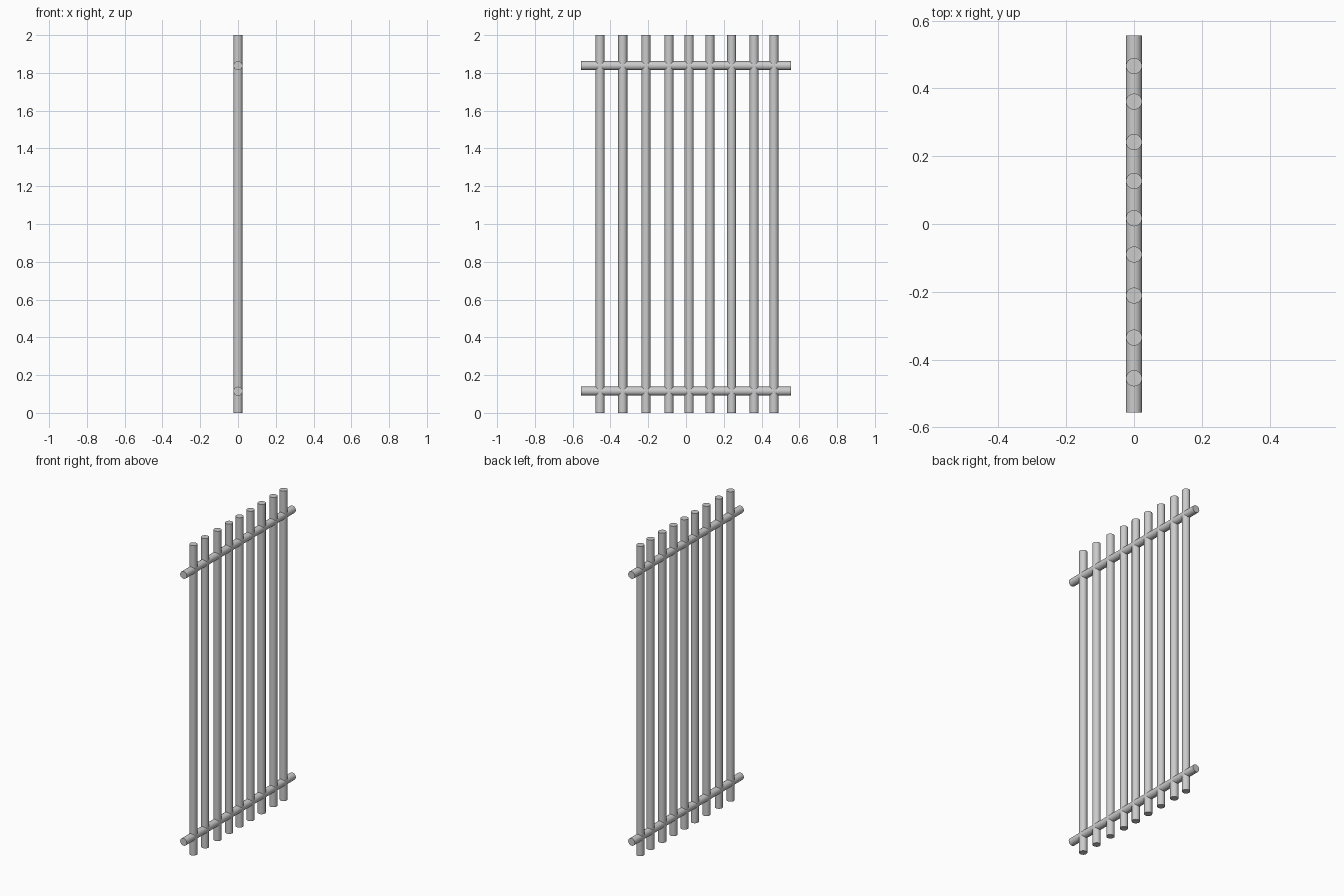
import bpy, math

if "Cube" in bpy.data.objects:
    bpy.data.objects.remove(bpy.data.objects["Cube"])

RADIUS = 0.024
SIDES = 16


def rod(name, location, length, rotation=(0, 0, 0)):
    bpy.ops.mesh.primitive_cylinder_add(vertices=SIDES, radius=RADIUS, depth=length,
                                        location=location, rotation=rotation)
    obj = bpy.context.object
    obj.name = name
    bpy.ops.object.shade_smooth_by_angle(angle=math.radians(30))
    return obj


# upright bars, slightly uneven spacing
bar_positions = [-0.455, -0.335, -0.211, -0.09, 0.017, 0.127, 0.242, 0.361, 0.466]
for i, y in enumerate(bar_positions):
    rod(f"upright_bar_{i + 1}", (0, y, 1.0), 2.0)

# horizontal rails crossing through the bars
for name, z in (("lower_rail", 0.115), ("upper_rail", 1.838)):
    rod(name, (0, 0, z), 1.112, (math.radians(90), 0, 0))
